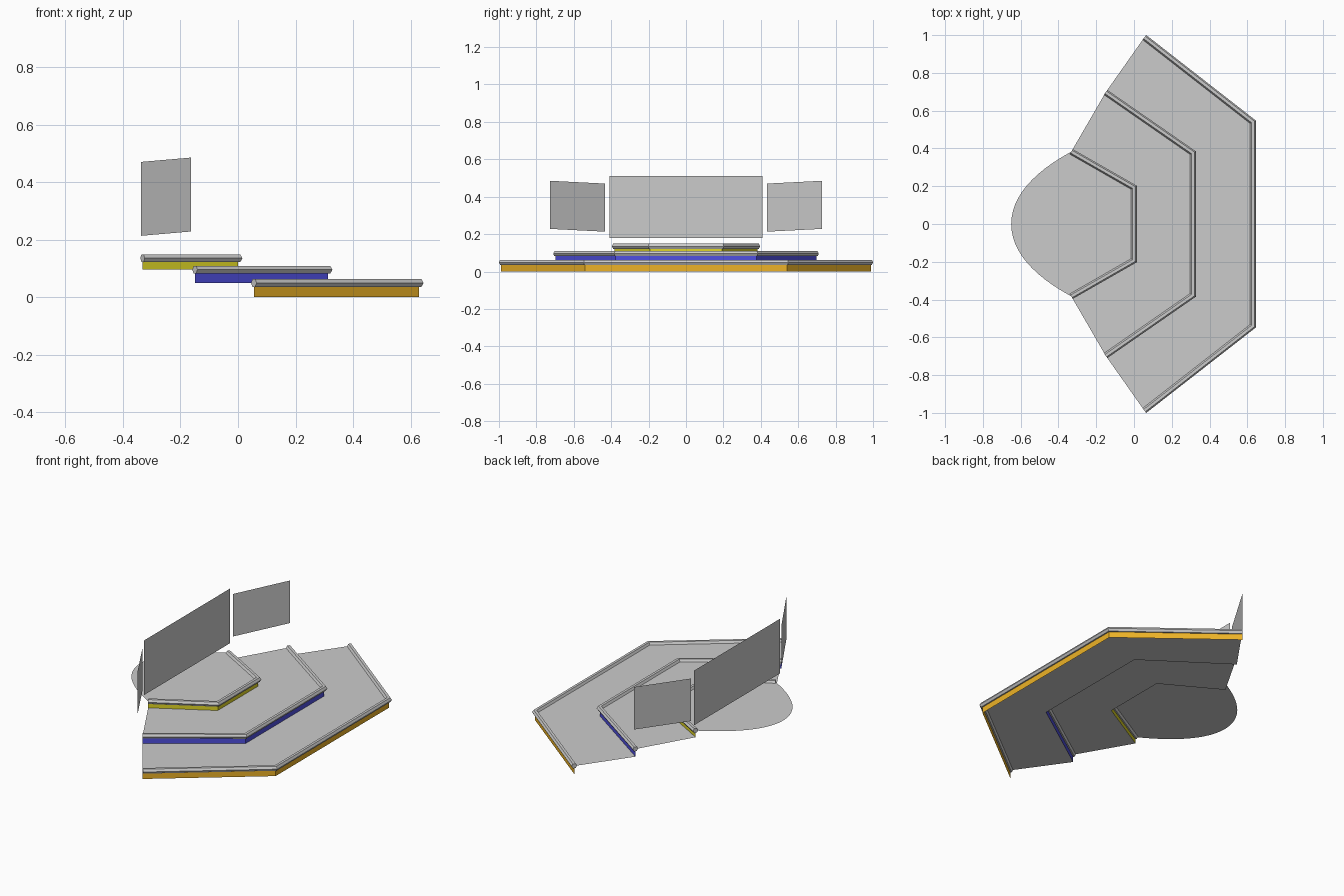
import bpy, bmesh, math
from mathutils import Vector

if "Cube" in bpy.data.objects:
    bpy.data.objects.remove(bpy.data.objects["Cube"])

def make_object(name, verts, faces, color=None):
    me = bpy.data.meshes.new(name)
    me.from_pydata([tuple(v) for v in verts], [], faces)
    bm = bmesh.new()
    bm.from_mesh(me)
    bmesh.ops.recalc_face_normals(bm, faces=bm.faces)
    bm.to_mesh(me)
    bm.free()
    ob = bpy.data.objects.new(name, me)
    bpy.context.collection.objects.link(ob)
    if color:
        mat = bpy.data.materials.new(name + "_paint")
        mat.diffuse_color = (*color, 1)
        mat.use_nodes = True
        mat.node_tree.nodes["Principled BSDF"].inputs["Base Color"].default_value = mat.diffuse_color
        me.materials.append(mat)
    return ob

def front_path(back, front):
    """Three-sided front edge, mirrored across y = 0."""
    (bx, by), (fx, fy) = back, front
    return [(bx, -by), (fx, -fy), (fx, fy), (bx, by)]

def riser(name, path, z0, z1, color):
    n = len(path)
    verts = [(x, y, z) for z in (z0, z1) for x, y in path]
    faces = [(i, i + 1, n + i + 1, n + i) for i in range(n - 1)]
    make_object(name, verts, faces, color)

def nosing(name, path, z, r=0.0155, sides=6):
    """Hexagonal edge trim swept along the path with mitred corners."""
    pts = [Vector(p) for p in path]
    dirs = [(b - a).normalized() for a, b in zip(pts, pts[1:])]
    norms = [Vector((d.y, -d.x)) for d in dirs]
    verts, faces = [], []
    for i, p in enumerate(pts):
        a, b = norms[max(i - 1, 0)], norms[min(i, len(norms) - 1)]
        m = (a + b).normalized()
        m /= m.dot(a)
        for k in range(sides):
            t = 2 * math.pi * k / sides
            q = p + m * r * math.cos(t)
            verts.append((q.x, q.y, z + r * math.sin(t)))
    for i in range(len(pts) - 1):
        for k in range(sides):
            j = (k + 1) % sides
            faces.append((i * sides + k, i * sides + j,
                          (i + 1) * sides + j, (i + 1) * sides + k))
    faces.append(tuple(range(sides)))
    faces.append(tuple(range(len(verts) - sides, len(verts))))
    make_object(name, verts, faces)

def tread(name, outer, inner, z):
    """Flat band between two front edges."""
    n = len(outer)
    verts = [(x, y, z) for p in (outer, inner) for x, y in p]
    make_object(name, verts, [(i, i + 1, n + i + 1, n + i) for i in range(n - 1)])

# Tiers: front edge, bottom and top heights, colour
lower = front_path((0.055, 0.988), (0.63, 0.54))
middle = front_path((-0.15, 0.697), (0.313, 0.376))
upper = front_path((-0.332, 0.383), (0.0, 0.193))
tiers = [
    ("lower", lower, 0.0, 0.049, (0.85, 0.45, 0.02)),
    ("middle", middle, 0.049, 0.095, (0.08, 0.08, 0.75)),
    ("upper", upper, 0.095, 0.135, (0.75, 0.68, 0.02)),
]
for name, path, z0, z1, color in tiers:
    riser(name + "_riser", path, z0, z1, color)
    nosing(name + "_nosing", path, z1)
tread("lower_tread", lower, middle, 0.049)
tread("middle_tread", middle, upper, 0.095)

# Upper platform with a rounded back
ctrl = [Vector(c) for c in ((-0.332, 0.383), (-0.54, 0.27), (-0.65, 0.14), (-0.65, 0))]
arc = []
for i in range(1, 13):
    t = i / 12
    s = 1 - t
    arc.append(ctrl[0] * s**3 + ctrl[1] * 3 * s * s * t + ctrl[2] * 3 * s * t * t + ctrl[3] * t**3)
outline = [Vector(p) for p in upper] + arc + [Vector((p.x, -p.y)) for p in reversed(arc[:-1])]
make_object("upper_platform", [(p.x, p.y, 0.135) for p in outline], [tuple(range(len(outline)))])

# Hanging screens
make_object("centre_screen", [(-0.341, -0.41, 0.18), (-0.341, 0.41, 0.18),
                              (-0.341, 0.41, 0.51), (-0.341, -0.41, 0.51)], [(0, 1, 2, 3)])
for name, s in (("left_screen", -1), ("right_screen", 1)):
    make_object(name, [(-0.337, s * 0.432, 0.213), (-0.163, s * 0.728, 0.228),
                       (-0.163, s * 0.728, 0.485), (-0.337, s * 0.432, 0.47)], [(0, 1, 2, 3)])
